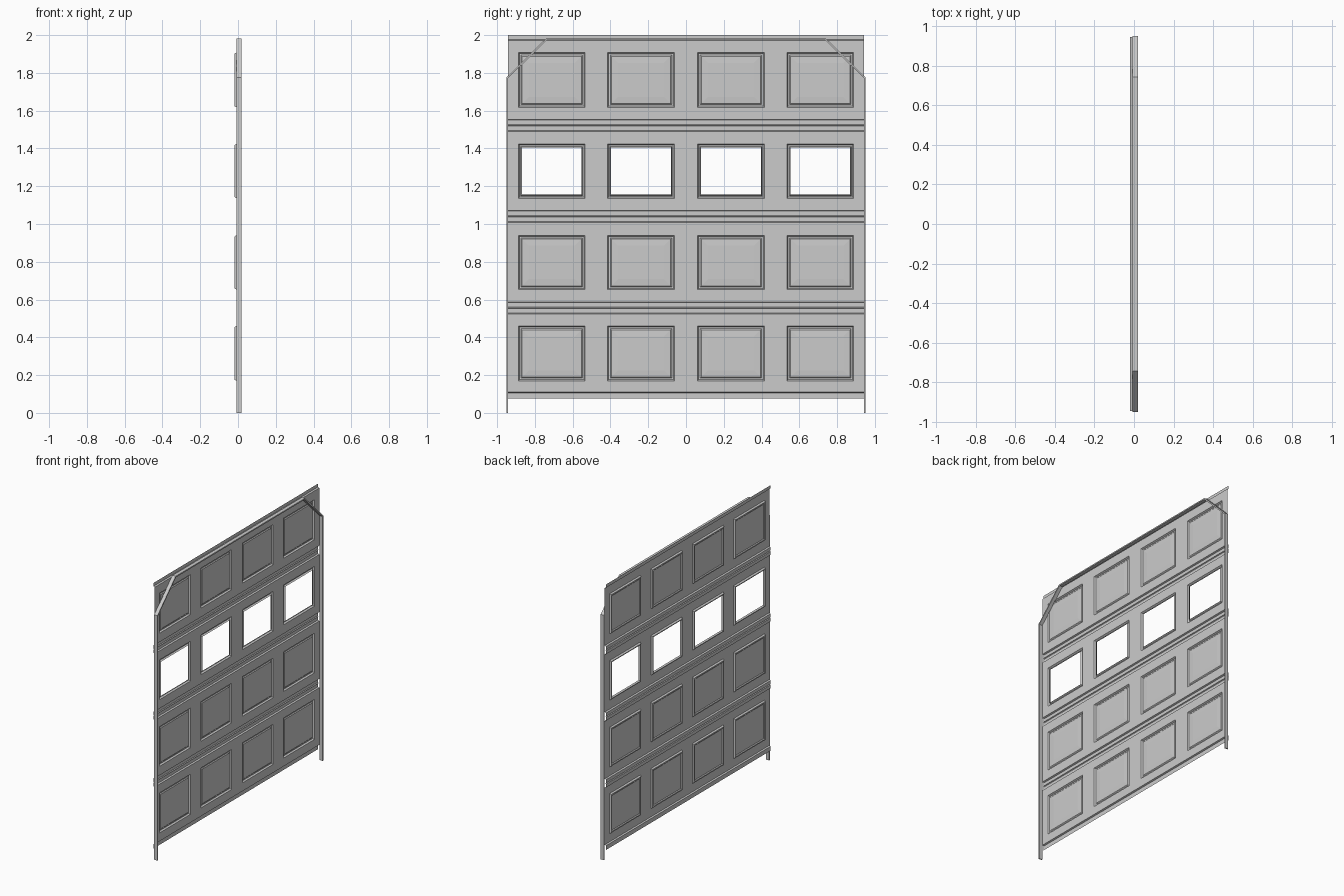
import bpy, bmesh

cube = bpy.data.objects.get("Cube")
if cube:
    bpy.data.objects.remove(cube, do_unlink=True)


def material(name, value):
    m = bpy.data.materials.new(name)
    m.use_nodes = True
    color = (value, value, value, 1)
    m.diffuse_color = color
    m.node_tree.nodes["Principled BSDF"].inputs["Base Color"].default_value = color
    return m


grey = material("light grey", 0.6)

FACE, BACK = -0.008, -0.019      # sheet plane and pressed-back plane
HALF = 0.943
PANEL_Y = [-0.711, -0.238, 0.238, 0.711]
PANEL_HALF = 0.177
ROWS = [(0.17, 0.46), (0.653, 0.94), (1.136, 1.424), (1.618, 1.908)]
SEAMS = [0.556, 1.04, 1.522]


def finish(name, bm):
    bmesh.ops.remove_doubles(bm, verts=bm.verts, dist=0.0002)
    mesh = bpy.data.meshes.new(name)
    bm.to_mesh(mesh)
    bm.free()
    mesh.materials.append(grey)
    obj = bpy.data.objects.new(name, mesh)
    bpy.context.collection.objects.link(obj)
    return obj


def quad(bm, points):
    bm.faces.new([bm.verts.new(p) for p in points])


def strip(bm, y0, y1, a, b):
    """Sheet between two (x, z) profile points, facing +x."""
    quad(bm, [(a[0], y0, a[1]), (a[0], y1, a[1]), (b[0], y1, b[1]), (b[0], y0, b[1])])


def pressed_rings(bm, y0, y1, z0, z1, steps, closed):
    """Nested rectangles of (inset, x), optionally capped in the middle."""
    def loop(d, x):
        return [(x, y0 + d, z0 + d), (x, y1 - d, z0 + d),
                (x, y1 - d, z1 - d), (x, y0 + d, z1 - d)]
    loops = [loop(*s) for s in steps]
    for outer, inner in zip(loops, loops[1:]):
        for i in range(4):
            j = (i + 1) % 4
            quad(bm, [outer[i], outer[j], inner[j], inner[i]])
    if closed:
        quad(bm, loops[-1])


# Door sections: flat sheet around four openings, with stepped rails between
raised = [(0, FACE), (0.006, BACK), (0.014, BACK), (0.02, -0.014), (0.055, -0.012)]
window = [(0, FACE), (0.007, BACK), (0.013, BACK), (0.019, FACE)]
bottoms = [0.11] + [s + 0.032 for s in SEAMS]
tops = [s - 0.032 for s in SEAMS] + [1.972]
names = ["bottom", "lower_middle", "window", "top"]

for k, (z0, z1) in enumerate(ROWS):
    bm = bmesh.new()
    for low, high in ((bottoms[k], z0), (z1, tops[k])):
        strip(bm, -HALF, HALF, (FACE, low), (FACE, high))
    edges = [-HALF]
    for y in PANEL_Y:
        edges += [y - PANEL_HALF, y + PANEL_HALF]
    edges.append(HALF)
    for y0, y1 in zip(edges[::2], edges[1::2]):
        strip(bm, y0, y1, (FACE, z0), (FACE, z1))
    for y in PANEL_Y:
        is_window = k == 2
        pressed_rings(bm, y - PANEL_HALF, y + PANEL_HALF, z0, z1,
                      window if is_window else raised, not is_window)
    finish(names[k] + "_section", bm)


# Horizontal rails, pressed back from the sheet
def rail(name, profile):
    bm = bmesh.new()
    for a, b in zip(profile, profile[1:]):
        strip(bm, -HALF, HALF, a, b)
    finish(name, bm)


for i, s in enumerate(SEAMS):
    rail("seam_rail_%d" % (i + 1),
         [(FACE, s - 0.032), (BACK, s - 0.028), (BACK, s - 0.004), (-0.013, s),
          (BACK, s + 0.004), (BACK, s + 0.028), (FACE, s + 0.032)])
rail("bottom_rail", [(BACK, 0.075), (BACK, 0.106), (FACE, 0.11)])
rail("top_rail", [(FACE, 1.972), (BACK, 1.976), (BACK, 2.0)])

# Thin frame: side posts, corner braces and top bar as one bent strip
outer = [(0.95, 0), (0.95, 1.776), (0.741, 1.982)]
inner = [(0.943, 0), (0.943, 1.771), (0.737, 1.973)]


def mirrored(path):
    return path + [(-y, z) for y, z in reversed(path)]


bm = bmesh.new()
out, inn = mirrored(outer), mirrored(inner)
for i in range(len(out) - 1):
    quad(bm, [(0, *out[i]), (0, *out[i + 1]), (0, *inn[i + 1]), (0, *inn[i])])
bmesh.ops.remove_doubles(bm, verts=bm.verts, dist=0.0002)
base = bm.faces[:]
moved = bmesh.ops.extrude_face_region(bm, geom=base, use_keep_orig=True)["geom"]
for v in bm.verts:
    v.co.x = FACE + 0.001
for v in (g for g in moved if isinstance(g, bmesh.types.BMVert)):
    v.co.x = 0.019
bmesh.ops.recalc_face_normals(bm, faces=bm.faces)
finish("frame", bm)
